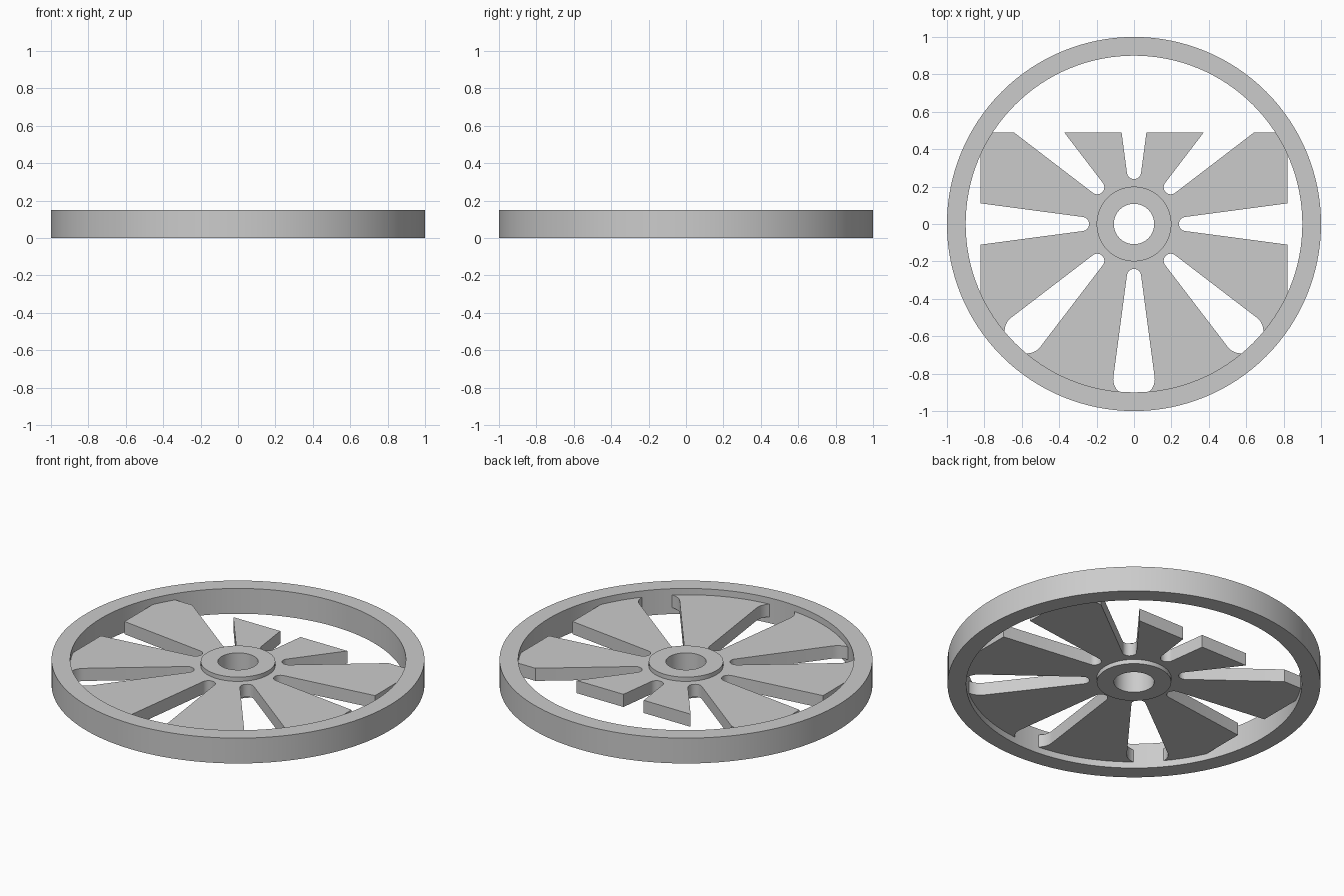
import bpy
import bmesh
from math import sin, cos, pi, tau, atan2, radians
from mathutils import Matrix, Vector

cube = bpy.data.objects.get("Cube")
if cube:
    bpy.data.objects.remove(cube, do_unlink=True)

grey = bpy.data.materials.new("light grey")
grey.use_nodes = True
COLOUR = (0.6, 0.6, 0.6, 1)
grey.diffuse_color = COLOUR
for node in grey.node_tree.nodes:
    if node.type == "BSDF_PRINCIPLED":
        node.inputs["Base Color"].default_value = COLOUR


def make_object(name, bm):
    bmesh.ops.recalc_face_normals(bm, faces=bm.faces)
    mesh = bpy.data.meshes.new(name)
    bm.to_mesh(mesh)
    bm.free()
    mesh.materials.append(grey)
    obj = bpy.data.objects.new(name, mesh)
    bpy.context.collection.objects.link(obj)
    return obj


def smooth(obj):
    bpy.ops.object.select_all(action="DESELECT")
    obj.select_set(True)
    bpy.context.view_layer.objects.active = obj
    bpy.ops.object.shade_smooth_by_angle(angle=radians(25))


def circle(radius, count, centre=(0, 0)):
    return [Vector((centre[0] + radius * cos(tau * i / count),
                    centre[1] + radius * sin(tau * i / count))) for i in range(count)]


def add_prism(bm, outline, low, high):
    bottom = [bm.verts.new((p[0], p[1], low)) for p in outline]
    top = [bm.verts.new((p[0], p[1], high)) for p in outline]
    bm.faces.new(bottom[::-1])
    bm.faces.new(top)
    for i in range(len(outline)):
        j = (i + 1) % len(outline)
        bm.faces.new((bottom[i], bottom[j], top[j], top[i]))


def ring(name, inner, outer, low, high, count):
    # Square section swept around the axle
    bm = bmesh.new()
    section = ((inner, low), (outer, low), (outer, high), (inner, high))
    loops = [[bm.verts.new((r * cos(tau * i / count), r * sin(tau * i / count), z))
              for r, z in section] for i in range(count)]
    for i in range(count):
        a, b = loops[i], loops[(i + 1) % count]
        for k in range(4):
            m = (k + 1) % 4
            bm.faces.new((a[k], b[k], b[m], a[m]))
    obj = make_object(name, bm)
    smooth(obj)


def hull(points):
    # Convex outline around a set of points
    pts = sorted((round(p.x, 6), round(p.y, 6)) for p in points)

    def chain(seq):
        out = []
        for p in seq:
            while len(out) > 1 and ((out[-1][0] - out[-2][0]) * (p[1] - out[-2][1])
                    - (out[-1][1] - out[-2][1]) * (p[0] - out[-2][0])) <= 1e-9:
                out.pop()
            out.append(p)
        return out[:-1]
    return [Vector(p) for p in chain(pts) + chain(pts[::-1])]


# Rim and hub
ring("rim", 0.9, 1, 0, 0.15, 128)
ring("hub", 0.108, 0.2, 0.012, 0.138, 64)

# Web plate, trimmed straight on both sides and at the back
bm = bmesh.new()
add_prism(bm, circle(0.902, 128), 0.0375, 0.1125)
for point, normal in (((0.82, 0, 0), (1, 0, 0)), ((-0.82, 0, 0), (-1, 0, 0)),
                      ((0, 0.49, 0), (0, 1, 0))):
    cut = bmesh.ops.bisect_plane(bm, geom=bm.verts[:] + bm.edges[:] + bm.faces[:],
                                 plane_co=point, plane_no=normal, clear_outer=True)
    edges = [e for e in cut["geom_cut"] if isinstance(e, bmesh.types.BMEdge)]
    bmesh.ops.contextual_create(bm, geom=edges)
web = make_object("web_plate", bm)

# Tapered round-ended slots and the axle clearance
slot = hull(circle(0.038, 32, (0.278, 0))
            + circle(0.09, 40, (0.83, 0.021)) + circle(0.09, 40, (0.83, -0.021)))
bm = bmesh.new()
for i in range(8):
    turn = Matrix.Rotation(tau * i / 8, 2)
    add_prism(bm, [turn @ p for p in slot], -0.1, 0.3)
add_prism(bm, circle(0.15, 48), -0.1, 0.3)
cutter = make_object("slot_cutter", bm)
cutter.hide_render = True

boolean = web.modifiers.new("slots", "BOOLEAN")
boolean.operation = "DIFFERENCE"
boolean.solver = "EXACT"
boolean.object = cutter
bpy.ops.object.select_all(action="DESELECT")
web.select_set(True)
bpy.context.view_layer.objects.active = web
bpy.ops.object.modifier_apply(modifier=boolean.name)
bpy.data.objects.remove(cutter, do_unlink=True)
smooth(web)
